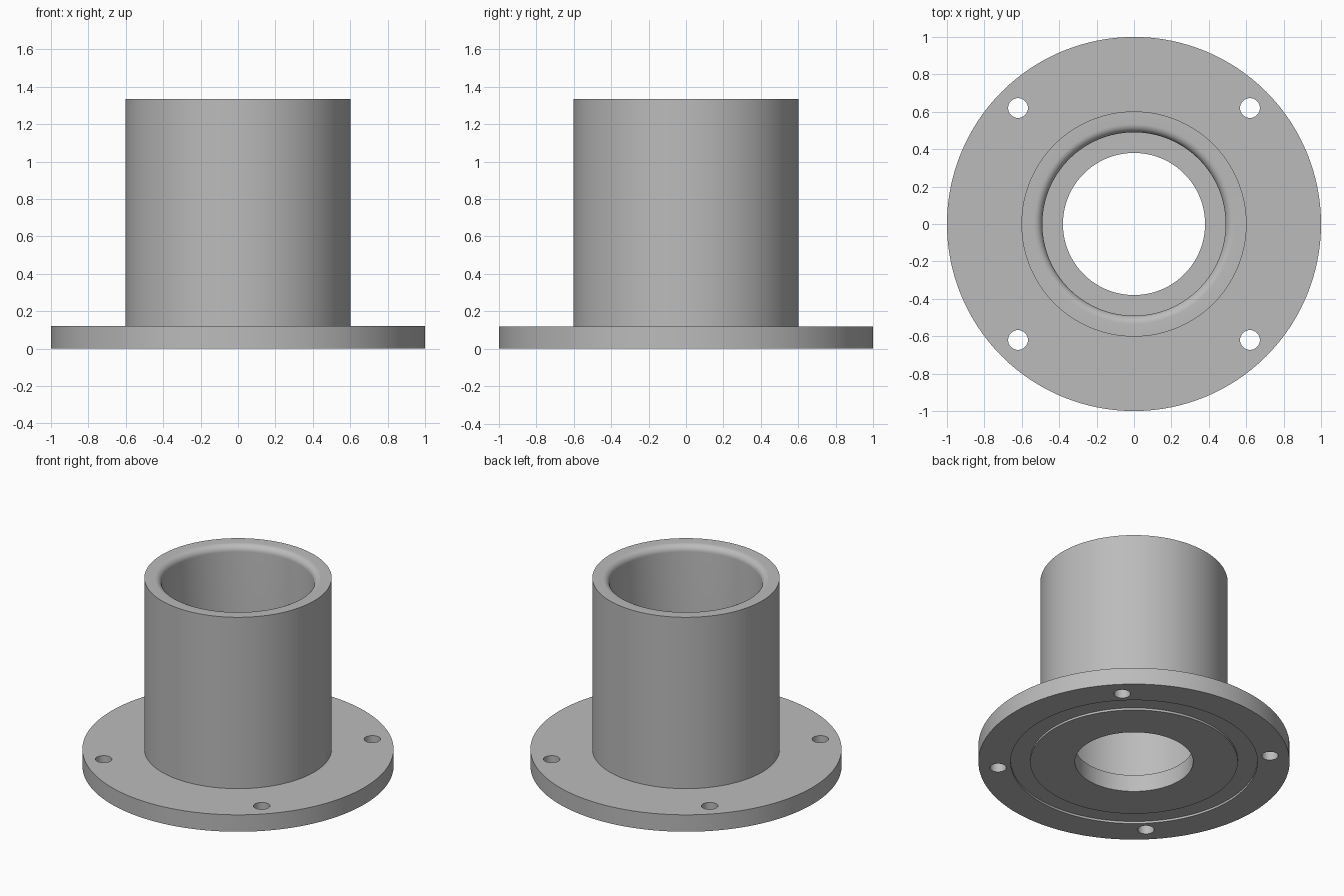
import bpy, bmesh, math
from mathutils import Matrix, Vector

cube = bpy.data.objects.get("Cube")
if cube:
    bpy.data.objects.remove(cube)

SEGMENTS = 128
FLANGE_H, TUBE_H = 0.12, 1.335
BORE, LIP = 0.49, 0.045

# Plain grey metal
grey = bpy.data.materials.new("grey metal")
grey.use_nodes = True
colour = (0.5, 0.5, 0.5, 1)
grey.diffuse_color = colour
grey.node_tree.nodes["Principled BSDF"].inputs["Base Color"].default_value = colour


def make_object(name, bm):
    bmesh.ops.recalc_face_normals(bm, faces=bm.faces)
    mesh = bpy.data.meshes.new(name)
    bm.to_mesh(mesh)
    bm.free()
    mesh.materials.append(grey)
    obj = bpy.data.objects.new(name, mesh)
    bpy.context.collection.objects.link(obj)
    return obj


def lathe(name, profile):
    """Spin a closed (radius, height) profile around z."""
    bm = bmesh.new()
    verts = [bm.verts.new((r, 0, z)) for r, z in profile]
    edges = [bm.edges.new((a, b)) for a, b in zip(verts, verts[1:] + verts[:1])]
    bmesh.ops.spin(bm, geom=verts + edges, cent=(0, 0, 0), axis=(0, 0, 1),
                   angle=math.tau, steps=SEGMENTS, use_merge=False)
    bmesh.ops.remove_doubles(bm, verts=bm.verts, dist=1e-4)
    return make_object(name, bm)


# Rounded inner lip at the mouth of the tube
lip = []
for i in range(9):
    a = math.pi / 2 * i / 8
    lip.append((BORE + LIP * (1 - math.sin(a)), TUBE_H - LIP * (1 - math.cos(a))))

# Flange with a shallow ring groove below, tube and stepped bore
body = lathe("flanged_tube", [
    (0.38, 0), (0.667, 0), (0.667, 0.015), (0.793, 0.015), (0.793, 0), (1, 0),
    (1, FLANGE_H), (0.602, FLANGE_H), (0.602, TUBE_H),
    *lip, (BORE, FLANGE_H), (0.38, FLANGE_H)])

# Four bolt holes through the flange
bm = bmesh.new()
for x in (-0.62, 0.62):
    for y in (-0.62, 0.62):
        bmesh.ops.create_cone(bm, cap_ends=True, segments=40, radius1=0.053,
                              radius2=0.053, depth=0.4,
                              matrix=Matrix.Translation(Vector((x, y, 0.06))))
cutter = make_object("bolt_hole_cutter", bm)
cutter.hide_render = True

holes = body.modifiers.new("bolt holes", "BOOLEAN")
holes.operation = "DIFFERENCE"
holes.solver = "EXACT"
holes.object = cutter

bpy.ops.object.select_all(action="DESELECT")
bpy.context.view_layer.objects.active = body
body.select_set(True)
bpy.ops.object.modifier_apply(modifier=holes.name)
bpy.data.objects.remove(cutter)
bpy.ops.object.shade_smooth_by_angle(angle=math.radians(30))
